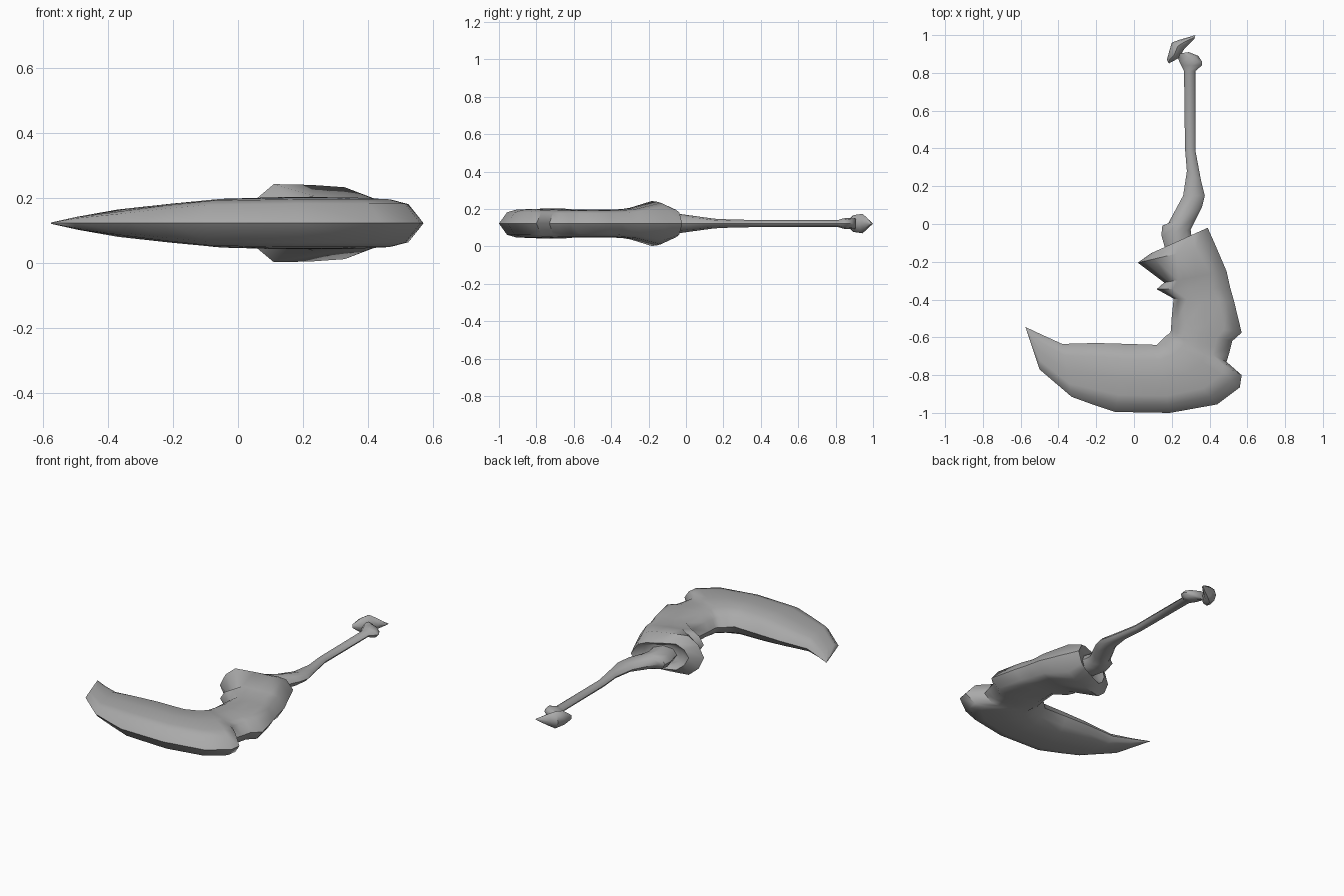
import bpy, bmesh, math

MID = 0.122  # height of the symmetry plane

grey = bpy.data.materials.new("plain grey")
grey.diffuse_color = (0.4, 0.4, 0.4, 1)

# Upper half of a cross-section: (fraction across, fraction of half thickness)
WIDE = [(0, 0), (0.08, 0.6), (0.22, 1.0), (0.5, 0.98), (0.75, 0.92), (0.88, 0.75), (1, 0)]
ROUND = [(0.5 - 0.5 * math.cos(i * math.pi / 4), math.sin(i * math.pi / 4)) for i in range(5)]


def loft(name, profile, sections):
    """Skin sections given as (left x, left y, right x, right y, half thickness)."""
    loop = profile + [(t, -h) for t, h in profile[-2:0:-1]]
    bm = bmesh.new()
    rings = [[bm.verts.new((lx + (rx - lx) * t, ly + (ry - ly) * t, MID + half * h))
              for t, h in loop] for lx, ly, rx, ry, half in sections]
    n = len(loop)
    for a, b in zip(rings, rings[1:]):
        for i in range(n):
            j = (i + 1) % n
            bm.faces.new((a[i], a[j], b[j], b[i]))
    bm.faces.new(rings[0])
    bm.faces.new(rings[-1])
    bmesh.ops.remove_doubles(bm, verts=bm.verts, dist=0.0005)
    bmesh.ops.recalc_face_normals(bm, faces=bm.faces)
    mesh = bpy.data.meshes.new(name)
    bm.to_mesh(mesh)
    bm.free()
    mesh.materials.append(grey)
    obj = bpy.data.objects.new(name, mesh)
    bpy.context.collection.objects.link(obj)
    bpy.context.view_layer.objects.active = obj
    obj.select_set(True)
    bpy.ops.object.shade_smooth_by_angle(angle=math.radians(50))
    obj.select_set(False)
    return obj


# Curved body: pointed tail, bend, ragged inner edge, flared and recessed cuff
loft("curved_body", WIDE, [
    (-0.575, -0.545, -0.570, -0.56, 0.002),
    (-0.490, -0.585, -0.500, -0.77, 0.020),
    (-0.380, -0.635, -0.330, -0.915, 0.042),
    (-0.200, -0.630, -0.220, -0.955, 0.060),
    (-0.030, -0.635, -0.100, -0.995, 0.075),
    (0.120, -0.640, 0.190, -1.000, 0.080),
    (0.145, -0.615, 0.440, -0.955, 0.080),
    (0.165, -0.595, 0.560, -0.865, 0.080),
    (0.180, -0.585, 0.570, -0.80, 0.078),
    (0.192, -0.575, 0.490, -0.73, 0.076),
    (0.195, -0.565, 0.505, -0.68, 0.075),
    (0.197, -0.540, 0.520, -0.62, 0.075),
    (0.198, -0.510, 0.570, -0.575, 0.075),
    (0.210, -0.395, 0.530, -0.41, 0.075),
    (0.120, -0.345, 0.510, -0.34, 0.077),
    (0.160, -0.310, 0.490, -0.25, 0.085),
    (0.020, -0.205, 0.430, -0.11, 0.120),
    (0.090, -0.155, 0.390, -0.02, 0.080),
    (0.130, -0.165, 0.360, -0.06, 0.060),
])

# Limb with a bulged root, a kink, a thin shaft and a knobbed joint
loft("thin_limb", ROUND, [
    (0.170, -0.20, 0.330, -0.12, 0.050),
    (0.165, -0.13, 0.305, -0.07, 0.053),
    (0.145, -0.06, 0.300, -0.03, 0.053),
    (0.150, -0.01, 0.325, 0.02, 0.046),
    (0.182, 0.005, 0.360, 0.09, 0.040),
    (0.260, 0.15, 0.375, 0.15, 0.026),
    (0.280, 0.28, 0.355, 0.23, 0.021),
    (0.270, 0.40, 0.325, 0.39, 0.019),
    (0.265, 0.81, 0.325, 0.81, 0.018),
    (0.250, 0.84, 0.360, 0.84, 0.027),
    (0.240, 0.86, 0.360, 0.86, 0.030),
    (0.235, 0.875, 0.340, 0.89, 0.028),
    (0.225, 0.90, 0.290, 0.91, 0.028),
])

# Arrow-shaped end set across the limb
loft("end_piece", ROUND, [
    (0.174, 0.868, 0.185, 0.850, 0.012),
    (0.185, 0.910, 0.240, 0.880, 0.045),
    (0.200, 0.960, 0.265, 0.925, 0.052),
    (0.240, 0.975, 0.290, 0.950, 0.036),
    (0.325, 1.000, 0.320, 0.980, 0.004),
])
